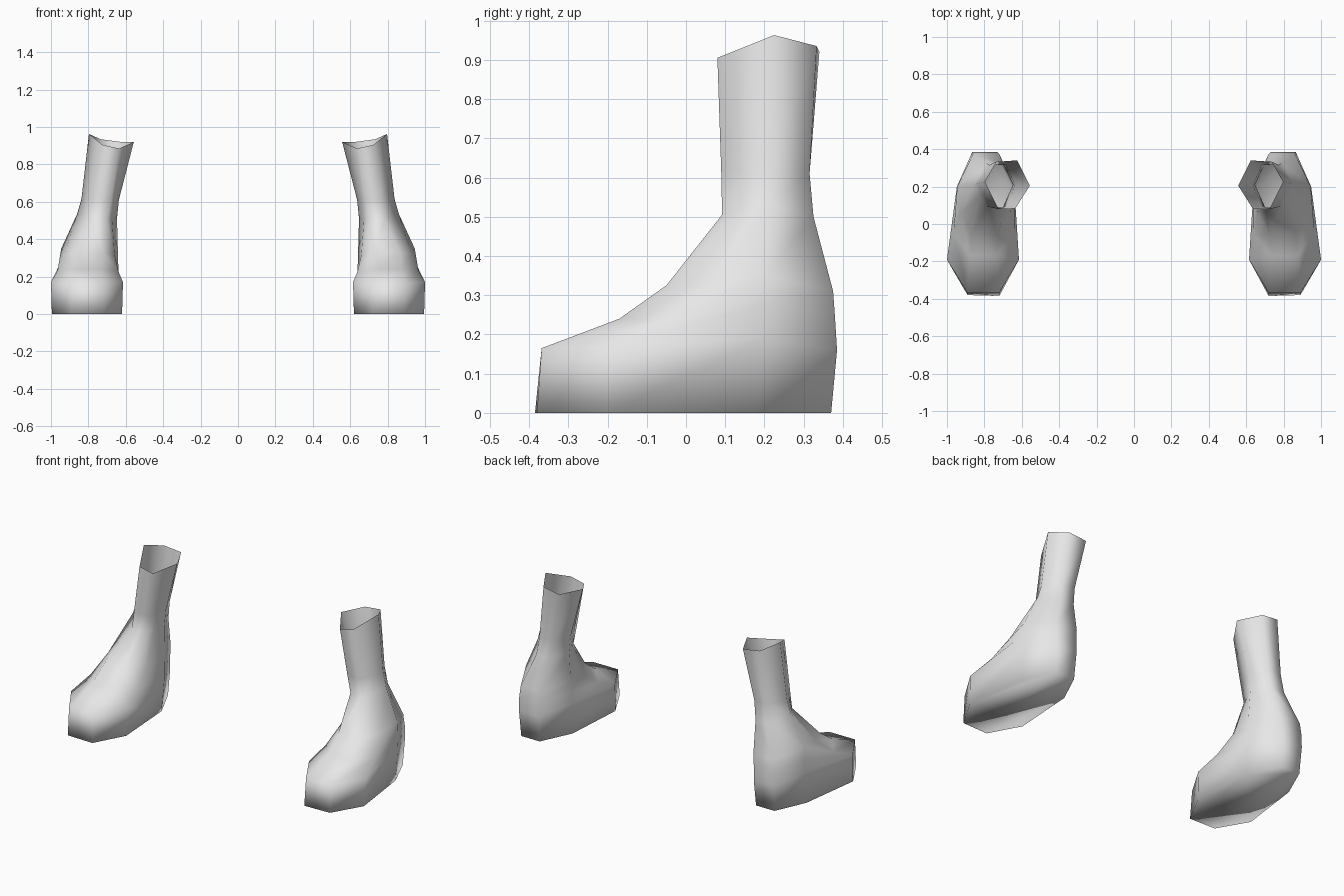
import bpy, bmesh

if "Cube" in bpy.data.objects:
    bpy.data.objects.remove(bpy.data.objects["Cube"])

grey = bpy.data.materials.new("light_grey")
grey.diffuse_color = (0.8, 0.8, 0.8, 1)
grey.use_nodes = True
grey.node_tree.nodes["Principled BSDF"].inputs["Base Color"].default_value = grey.diffuse_color

# Foot rings: front_in, front_out, side_out, rear_out, heel_out, heel_in, rear_in, side_in
sole = [(.72, -.385, 0), (.89, -.38, 0), (.995, -.2, 0), (.945, .18, 0),
        (.86, .37, 0), (.735, .37, 0), (.645, .18, 0), (.62, -.2, 0)]
welt = [(.72, -.368, .165), (.89, -.368, .165), (1, -.19, .17), (.945, .2, .19),
        (.865, .385, .16), (.73, .385, .16), (.64, .2, .19), (.615, -.19, .17)]
toe_top = [(.735, -.17, .24), (.875, -.17, .24), (.965, -.05, .23), (.947, .2, .28),
           (.867, .38, .24), (.727, .38, .24), (.64, .2, .26), (.64, -.06, .23)]
instep = [(.72, -.05, .325), (.87, -.05, .325), (.925, .06, .33), (.945, .2, .35),
          (.86, .375, .31), (.72, .375, .31), (.642, .2, .33), (.66, .06, .32)]


def leg_ring(front_in, front_out, outer, back_out, back_in, inner):
    """Six-sided leg section, with the long front sides split to match the foot."""
    def mid(a, b):
        return tuple((p + q) / 2 for p, q in zip(a, b))
    return [front_in, front_out, mid(front_out, outer), outer,
            back_out, back_in, inner, mid(front_in, inner)]


ankle = leg_ring((.70, .092, .505), (.785, .092, .505), (.86, .21, .535),
                 (.79, .325, .5), (.70, .325, .5), (.647, .21, .51))
shin = leg_ring((.68, .09, .61), (.77, .09, .61), (.837, .215, .615),
                (.775, .315, .61), (.685, .315, .61), (.637, .21, .61))
cuff = leg_ring((.635, .082, .885), (.725, .08, .905), (.797, .225, .963),
                (.735, .333, .935), (.625, .34, .92), (.557, .205, .92))


def build_boot(name, side):
    bm = bmesh.new()
    rings = [[bm.verts.new((side * x, y, z)) for x, y, z in ring]
             for ring in (sole, welt, toe_top, instep, ankle, shin, cuff)]
    # Closed sole, open cuff
    bm.faces.new(rings[0][::-1])
    for low, high in zip(rings, rings[1:]):
        for i in range(8):
            j = (i + 1) % 8
            bm.faces.new((low[i], low[j], high[j], high[i]))
    if side < 0:
        bmesh.ops.reverse_faces(bm, faces=bm.faces[:])
    for face in bm.faces:
        face.smooth = True
    mesh = bpy.data.meshes.new(name)
    bm.to_mesh(mesh)
    bm.free()
    mesh.materials.append(grey)
    bpy.context.collection.objects.link(bpy.data.objects.new(name, mesh))


build_boot("left_boot", 1)
build_boot("right_boot", -1)
